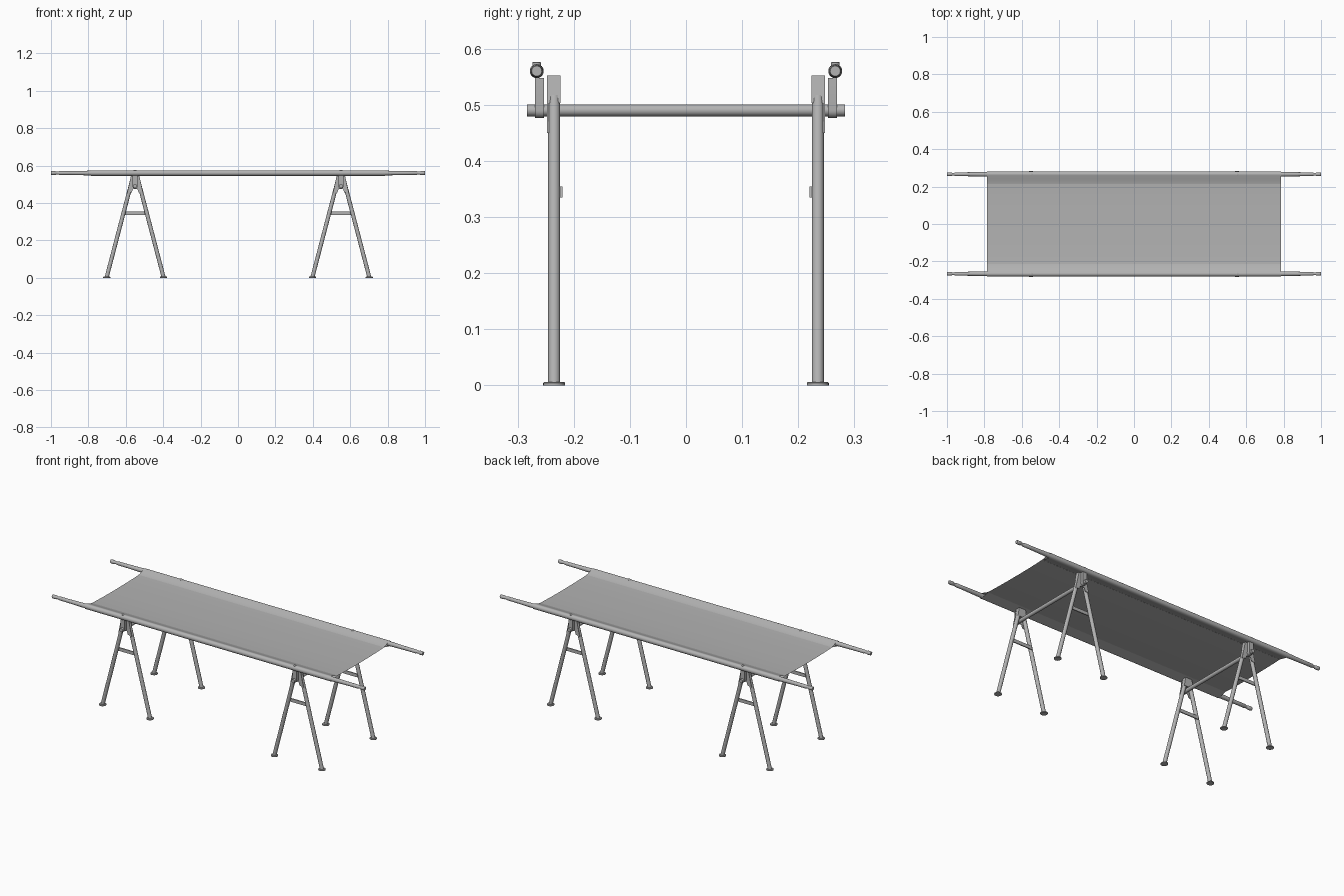
import bpy, bmesh, math
from mathutils import Vector

if "Cube" in bpy.data.objects:
    bpy.data.objects.remove(bpy.data.objects["Cube"])

grey = bpy.data.materials.new("light_grey")
grey.diffuse_color = (0.45, 0.45, 0.45, 1)
grey.use_nodes = True
grey.node_tree.nodes["Principled BSDF"].inputs["Base Color"].default_value = grey.diffuse_color


def finish(name, bm, smooth=True):
    bmesh.ops.recalc_face_normals(bm, faces=bm.faces)
    mesh = bpy.data.meshes.new(name)
    bm.to_mesh(mesh)
    bm.free()
    mesh.materials.append(grey)
    ob = bpy.data.objects.new(name, mesh)
    bpy.context.collection.objects.link(ob)
    if smooth:
        bpy.ops.object.select_all(action='DESELECT')
        ob.select_set(True)
        bpy.context.view_layer.objects.active = ob
        bpy.ops.object.shade_smooth_by_angle(angle=math.radians(35))
    return ob


def tube(name, a, b, stations, sides=24):
    """Round bar from a to b; stations are (fraction, radius) pairs."""
    a, b = Vector(a), Vector(b)
    turn = (b - a).to_track_quat('Z', 'Y')
    bm = bmesh.new()
    rings = []
    for t, r in stations:
        rings.append([bm.verts.new(a.lerp(b, t) + turn @ Vector(
            (r * math.cos(math.tau * i / sides), r * math.sin(math.tau * i / sides), 0)))
            for i in range(sides)])
    for lo, hi in zip(rings, rings[1:]):
        for i in range(sides):
            j = (i + 1) % sides
            bm.faces.new((lo[i], lo[j], hi[j], hi[i]))
    bm.faces.new(rings[0][::-1])
    bm.faces.new(rings[-1])
    return finish(name, bm)


def plate(name, outline, y0, y1):
    """Extrude an (x, z) outline from y0 to y1."""
    bm = bmesh.new()
    face = bm.faces.new([bm.verts.new((x, y0, z)) for x, z in outline])
    ext = bmesh.ops.extrude_face_region(bm, geom=[face])
    moved = [v for v in ext["geom"] if isinstance(v, bmesh.types.BMVert)]
    bmesh.ops.translate(bm, verts=moved, vec=(0, y1 - y0, 0))
    return finish(name, bm)


RAIL_Y, RAIL_Z, LEG_Y, TRESTLE_X, BAR_Z = 0.266, 0.56, 0.235, 0.55, 0.49

# Carrying poles: thick middle, thinner tapering handles, end grips
half = [(0.0, 0.009), (0.002, 0.0105), (0.012, 0.0105), (0.014, 0.008),
        (0.02, 0.008), (0.023, 0.0105), (0.05, 0.0105), (0.105, 0.0125)]
pole = half + [(1 - t, r) for t, r in reversed(half)]
for s in (-1, 1):
    tube("carrying_pole", (-1, s * RAIL_Y, RAIL_Z), (1, s * RAIL_Y, RAIL_Z), pole)

# Canvas: sleeve around each pole, joined by a gently sagging sheet
R = 0.0148


def sweep_x(name, points, x0, x1, closed):
    bm = bmesh.new()
    left = [bm.verts.new((x0, y, z)) for y, z in points]
    right = [bm.verts.new((x1, y, z)) for y, z in points]
    n = len(points)
    for i in range(n if closed else n - 1):
        j = (i + 1) % n
        bm.faces.new((left[i], left[j], right[j], right[i]))
    return finish(name, bm)


for s in (-1, 1):
    loop = [(0.212, 0.5585), (0.226, 0.5615), (0.24, 0.567)]
    loop += [(RAIL_Y + R * math.cos(a), RAIL_Z + R * math.sin(a))
             for a in [math.radians(115 - 230 * i / 20) for i in range(21)]]
    loop += [(0.24, 0.551), (0.226, 0.5555)]
    sweep_x("canvas_sleeve", [(s * y, z) for y, z in loop], -0.785, 0.785, True)
sheet = []
for i in range(25):
    y = -0.214 + 0.428 * i / 24
    sheet.append((y, 0.5545 + 0.0042 * (abs(y) / 0.214) ** 2.5))
sheet = sheet + [(y, z - 0.0012) for y, z in reversed(sheet)]
sweep_x("canvas_sheet", sheet, -0.785, 0.785, True)

# Trestles
for cx in (-TRESTLE_X, TRESTLE_X):
    tube("cross_bar", (cx, -0.283, BAR_Z), (cx, 0.283, BAR_Z), [(0, 0.0105), (1, 0.0105)])
    for s in (-1, 1):
        y = s * LEG_Y
        for d in (-1, 1):
            foot = (cx + d * 0.152, y, 0.0)
            tube("leg", (foot[0], y, 0.003), (cx + d * 0.018, y, 0.515),
                 [(0, 0.0108), (1, 0.0108)], 16)
            tube("foot_pad", foot, (foot[0], y, 0.006),
                 [(0, 0.0195), (0.7, 0.0195), (1, 0.0175)])
        # Folded head bracket: block above, thin flared cheek plate outside
        plate("head_block", [(cx - 0.029, 0.503), (cx + 0.029, 0.503),
                             (cx + 0.021, 0.552), (cx - 0.021, 0.552)],
              s * 0.2235, s * 0.2465)
        plate("head_cheek", [(cx - 0.043, 0.45), (cx - 0.018, 0.456), (cx - 0.012, 0.474),
                             (cx + 0.012, 0.474), (cx + 0.018, 0.456), (cx + 0.043, 0.45),
                             (cx + 0.021, 0.552), (cx - 0.021, 0.552)],
              s * 0.2445, s * 0.248)
        # Spreader between the legs
        plate("leg_spreader", [(cx - 0.062, 0.335), (cx + 0.062, 0.335),
                               (cx + 0.058, 0.354), (cx - 0.058, 0.354)],
              s * 0.2205, s * 0.2265)
        # Rounded hanger strap tying cross bar to pole
        arc = [math.radians(180 + 15 * i) for i in range(13)]
        strap = [(cx + 0.0135 * math.cos(a), BAR_Z + 0.0135 * math.sin(a)) for a in arc]
        strap += [(cx + 0.0135, 0.548), (cx - 0.0135, 0.548)]
        plate("hanger_strap", strap, s * 0.253, s * 0.2695)
        # Small bolt head on the sleeve above the strap
        tube("bolt_head", (cx, s * RAIL_Y, 0.57), (cx, s * RAIL_Y, 0.5765),
             [(0, 0.008), (0.8, 0.008), (1, 0.006)], 12)
